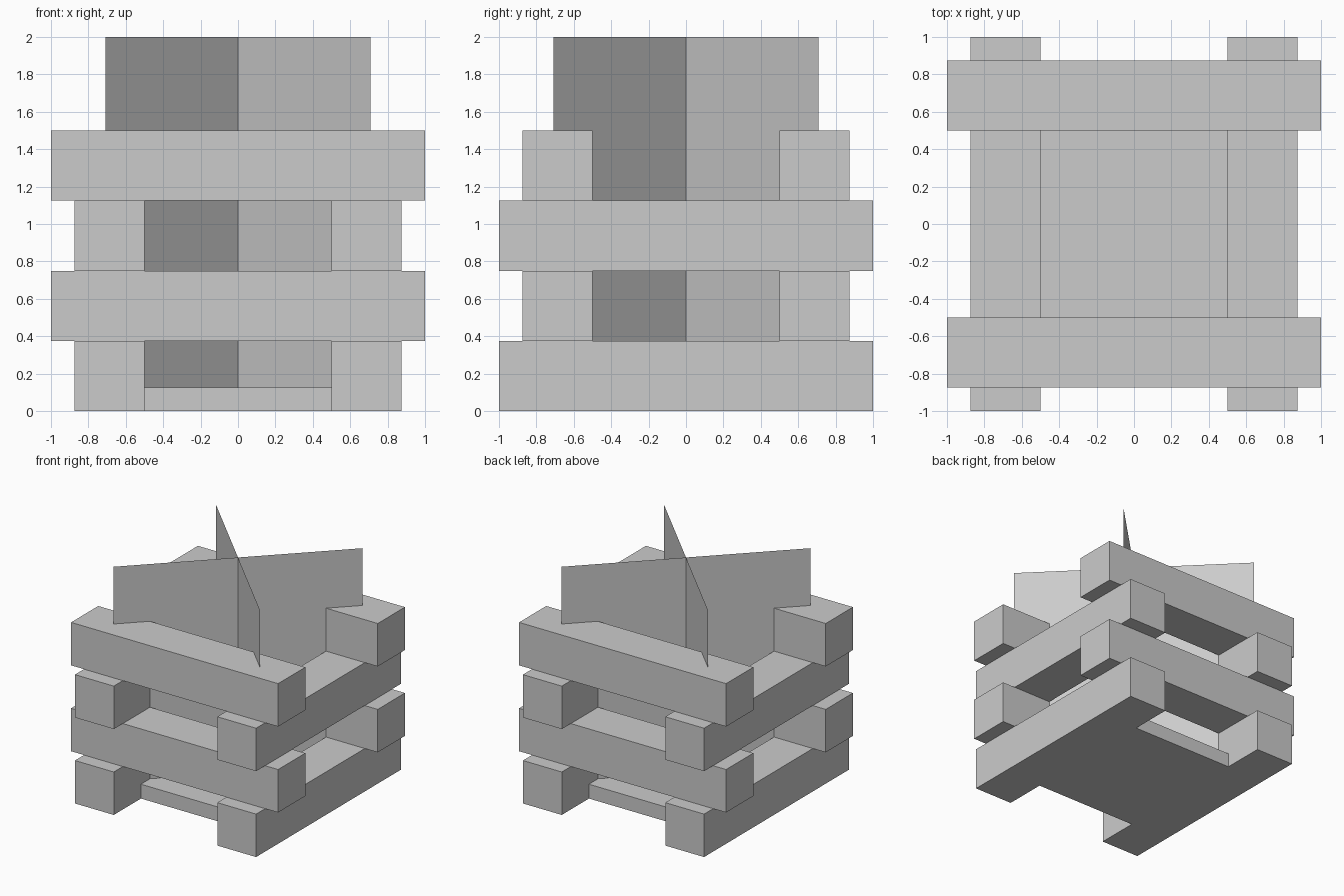
import bpy
import bmesh
from math import radians
from mathutils import Matrix

cube = bpy.data.objects.get("Cube")
if cube:
    bpy.data.objects.remove(cube, do_unlink=True)

# Single plain grey
grey = bpy.data.materials.new("plain grey")
grey.use_nodes = True
colour = (0.6, 0.6, 0.6, 1)
grey.diffuse_color = colour
grey.node_tree.nodes["Principled BSDF"].inputs["Base Color"].default_value = colour

LOG = 0.375      # square log section
OFFSET = 0.6875  # log axis distance from the centre
FLOOR = 0.125    # ember bed thickness
TOP = 2.0


def finish(name, bm):
    mesh = bpy.data.meshes.new(name)
    bm.to_mesh(mesh)
    bm.free()
    mesh.materials.append(grey)
    obj = bpy.data.objects.new(name, mesh)
    bpy.context.collection.objects.link(obj)
    return obj


def box(name, size, centre):
    bm = bmesh.new()
    bmesh.ops.create_cube(bm, size=1)
    bmesh.ops.scale(bm, vec=size, verts=bm.verts)
    bmesh.ops.translate(bm, vec=centre, verts=bm.verts)
    return finish(name, bm)


def flame(name, angle):
    bm = bmesh.new()
    corners = [(-1, 0, FLOOR), (1, 0, FLOOR), (1, 0, TOP), (-1, 0, TOP)]
    bm.faces.new([bm.verts.new(c) for c in corners])
    bm.transform(Matrix.Rotation(radians(angle), 4, "Z"))
    return finish(name, bm)


# Four layers of paired logs, alternating direction
for layer in range(4):
    z = LOG * (layer + 0.5)
    for side in (-1, 1):
        if layer % 2 == 0:
            label = "left" if side > 0 else "right"
            size, centre = (LOG, 2, LOG), (side * OFFSET, 0, z)
        else:
            label = "back" if side > 0 else "front"
            size, centre = (2, LOG, LOG), (0, side * OFFSET, z)
        box(f"{label}_log_{layer + 1}", size, centre)

# Ember bed between the lowest logs
box("ember_bed", (1, 1.25, FLOOR), (0, 0, FLOOR / 2))

# Two crossed upright flame sheets
flame("flame_sheet_a", 45)
flame("flame_sheet_b", -45)
